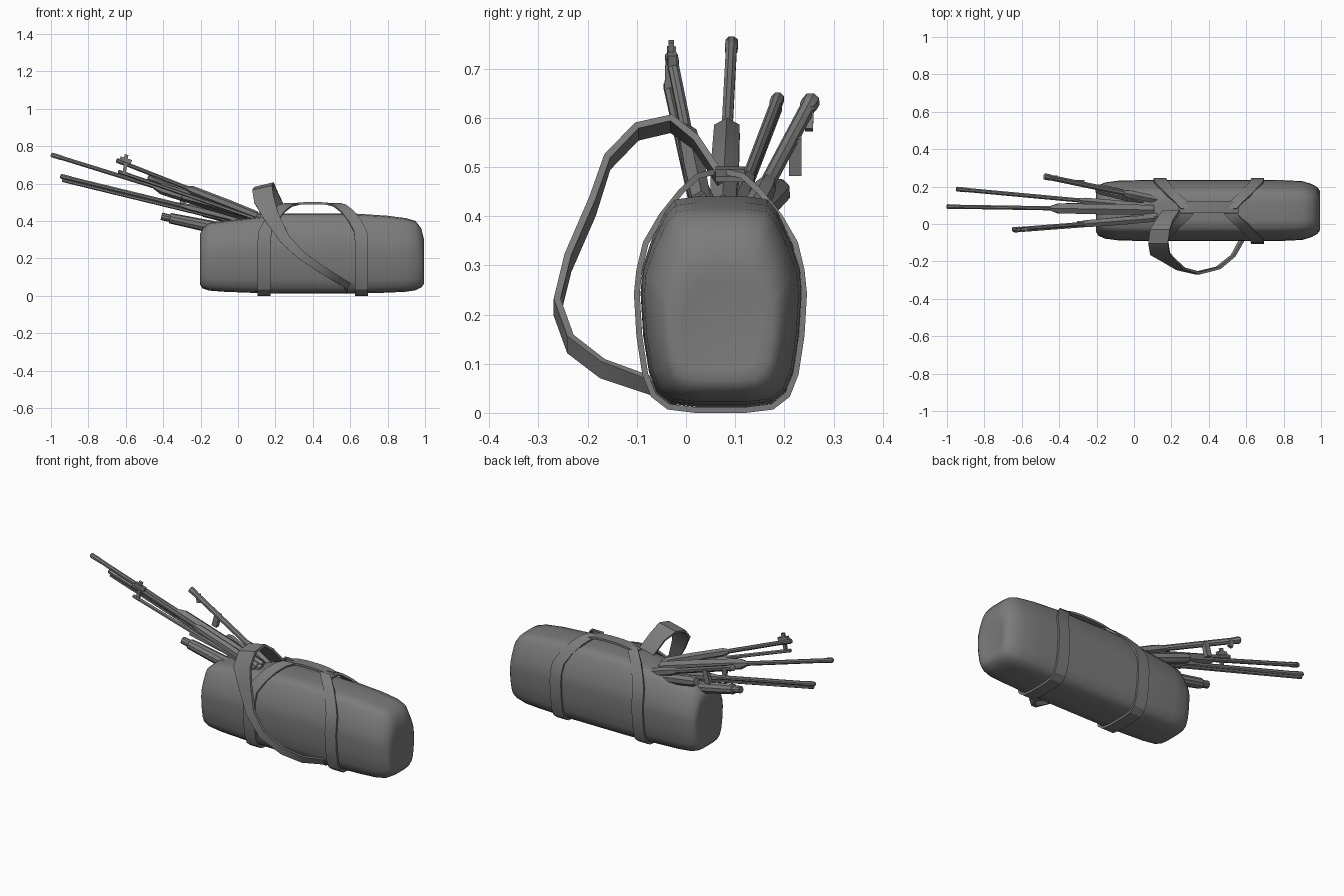
import bpy
import bmesh
from mathutils import Vector

if "Cube" in bpy.data.objects:
    bpy.data.objects.remove(bpy.data.objects["Cube"])

grey = bpy.data.materials.new("canvas_grey")
grey.use_nodes = True
grey.diffuse_color = (0.2, 0.2, 0.2, 1)
grey.node_tree.nodes["Principled BSDF"].inputs["Base Color"].default_value = (0.2, 0.2, 0.2, 1)


def loft(name, rings, closed=True, angle=0.6):
    """Skin a list of equal-length closed rings, capping the ends."""
    bm = bmesh.new()
    rows = [[bm.verts.new(p) for p in ring] for ring in rings]
    n = len(rows[0])
    for a, b in zip(rows, rows[1:]):
        for i in range(n):
            j = (i + 1) % n
            bm.faces.new((a[i], a[j], b[j], b[i]))
    bm.faces.new(rows[0])
    bm.faces.new(rows[-1])
    bmesh.ops.recalc_face_normals(bm, faces=bm.faces)
    mesh = bpy.data.meshes.new(name)
    bm.to_mesh(mesh)
    bm.free()
    mesh.materials.append(grey)
    ob = bpy.data.objects.new(name, mesh)
    bpy.context.collection.objects.link(ob)
    bpy.ops.object.select_all(action='DESELECT')
    ob.select_set(True)
    bpy.context.view_layer.objects.active = ob
    bpy.ops.object.shade_smooth_by_angle(angle=angle)
    return ob


def ribbon(name, path, widths, thick=0.012):
    """Flat strap along a path; widths are the full cross vectors."""
    pts = [Vector(p) for p in path]
    rings = []
    for i, p in enumerate(pts):
        tangent = pts[min(i + 1, len(pts) - 1)] - pts[max(i - 1, 0)]
        w = Vector(widths[i]) / 2
        t = tangent.cross(w).normalized() * thick / 2
        rings.append([p - w - t, p + w - t, p + w + t, p - w + t])
    return loft(name, rings, angle=0.5)


def tube(name, a, b, stops, sides=8):
    """Round part from a to b; stops are (fraction, radius)."""
    a, b = Vector(a), Vector(b)
    rot = (b - a).to_track_quat('Z', 'Y')
    ring = [Vector((1, 0, 0)) for _ in range(sides)]
    for i, v in enumerate(ring):
        v.rotate(Vector((0, 0, 1)).rotation_difference(Vector((0, 0, 1))))
    from math import cos, sin, tau
    rings = []
    for f, r in stops:
        c = a.lerp(b, f)
        rings.append([c + rot @ Vector((r * cos(tau * (i + .5) / sides),
                                        r * sin(tau * (i + .5) / sides), 0)) for i in range(sides)])
    return loft(name, rings)


def block(name, a, b, w, h):
    """Box beam from a to b, w wide in y and h tall."""
    a, b = Vector(a), Vector(b)
    up = (b - a).cross(Vector((0, 1, 0))).normalized() * h / 2
    side = Vector((0, w / 2, 0))
    return loft(name, [[p - side - up, p + side - up, p + side + up, p - side + up] for p in (a, b)])


# Bag body: half section mirrored, scaled along the length
half = [(0.3, 0), (0.62, 0.015), (0.8, 0.07), (0.9, 0.17), (0.97, 0.35), (1, 0.55), (0.98, 0.66),
        (0.86, 0.8), (0.7, 0.93), (0.58, 0.985), (0.3, 1)]
section = half + [(-y, z) for y, z in reversed(half)]
stations = [(-0.195, 0.085, 0.09, 0.3), (-0.203, 0.115, 0.06, 0.33), (-0.19, 0.135, 0.04, 0.36),
            (-0.155, 0.15, 0.028, 0.39), (-0.08, 0.16, 0.022, 0.4), (0.1, 0.164, 0.015, 0.42),
            (0.25, 0.164, 0.012, 0.44), (0.62, 0.164, 0.012, 0.44), (0.8, 0.162, 0.017, 0.428),
            (0.9, 0.157, 0.022, 0.415), (0.95, 0.142, 0.03, 0.4), (0.98, 0.125, 0.045, 0.36),
            (0.995, 0.105, 0.065, 0.3), (0.99, 0.08, 0.09, 0.26)]
loft("bag_body", [[(x, 0.072 + y * w, lo + z * (hi - lo)) for y, z in section]
                  for x, w, lo, hi in stations], angle=0.9)

# Straps round the bag, leaning in to the handle on top
arm = [(0.14, 0.165, 0.29), (0.145, 0.152, 0.345), (0.175, 0.12, 0.4), (0.215, 0.08, 0.45),
       (0.255, 0.045, 0.482), (0.285, 0.012, 0.49)]
lower = [(0.14, y * 0.17, 0.006 + z * 0.43) for y, z in half[:6]]
side = list(reversed(arm)) + list(reversed(lower))
loop = side + [(x, -y, z) for x, y, z in reversed(side)]
for name, flip in (("left_end_strap", True), ("right_end_strap", False)):
    path = [(0.8 - x if flip else x, 0.07 + y, z) for x, y, z in loop]
    ribbon(name, path, [(0.07, 0, 0)] * len(path))
handle = [(0.24, 0.475), (0.3, 0.49), (0.36, 0.495), (0.44, 0.495), (0.5, 0.49), (0.56, 0.475)]
ribbon("carry_handle", [(x, 0.09, z) for x, z in handle], [(0, 0.06, 0)] * 6)

# Shoulder strap hanging in front
shoulder = [(0.59, -0.02, 0.025), (0.585, -0.07, 0.055), (0.53, -0.17, 0.09), (0.45, -0.235, 0.14),
            (0.34, -0.262, 0.215), (0.25, -0.24, 0.305), (0.18, -0.19, 0.42), (0.14, -0.16, 0.51),
            (0.13, -0.1, 0.572), (0.14, -0.03, 0.588), (0.165, 0.02, 0.55), (0.2, 0.07, 0.475)]
spread = [(0.03, 0, 0.02), (0.02, 0, 0.03), (0.015, 0, 0.035), (0.02, 0, 0.035), (0.03, 0, 0.035),
          (0.045, 0, 0.035), (0.075, 0, 0.035)] + [(0.105, 0, 0.025)] * 3 + [(0.09, 0, 0.02)] * 2
ribbon("shoulder_strap", shoulder, spread, 0.014)

# Long barrels fanning out of the bag: tip, root, barrel radius, handguard start and radius
barrels = [("middle", (-1, 0.093, 0.755), (0.1, 0.075, 0.415), 0.012, 0.5, 0.03),
           ("back", (-0.95, 0.187, 0.64), (0.1, 0.09, 0.385), 0.012, 0.62, 0.02),
           ("outer", (-0.48, 0.255, 0.635), (0.12, 0.13, 0.4), 0.016, 0.7, 0.022),
           ("front", (-0.65, -0.03, 0.725), (0.1, 0.03, 0.43), 0.012, 0.5, 0.022)]
for name, tip, root, r, f, g in barrels:
    tube(name + "_barrel", tip, root, [(0, r * .8), (0.005, r * 1.15), (0.05, r * 1.15), (0.055, r), (1, r)])
    tube(name + "_handguard", tip, root, [(f, r), (f + .04, g), (0.8, g * 1.1), (1, g)], 6)

# Thin tubes below the barrels
tube("back_rod", (-0.94, 0.187, 0.618), (0.1, 0.09, 0.365), [(0, 0.009), (1, 0.009)], 6)
tube("front_gas_tube", (-0.64, -0.037, 0.665), (0.1, 0.02, 0.41), [(0, 0.01), (1, 0.011)], 6)
tube("side_barrel", (-0.3, 0.0, 0.53), (0.12, 0.04, 0.42), [(0, 0.017), (1, 0.022)], 6)

# Sights and brackets
block("front_sight_post", (-0.61, -0.03, 0.7), (-0.595, -0.03, 0.755), 0.012, 0.02)
block("front_sight_base", (-0.63, -0.03, 0.735), (-0.57, -0.028, 0.715), 0.018, 0.022)
block("front_bracket", (-0.6, -0.035, 0.71), (-0.61, -0.037, 0.65), 0.014, 0.018)
block("outer_bracket", (-0.43, 0.252, 0.62), (-0.42, 0.25, 0.575), 0.016, 0.025)
block("outer_grip", (-0.28, 0.222, 0.56), (-0.3, 0.222, 0.485), 0.026, 0.03)

# Stubby fat barrel low at the opening
tube("stubby_barrel", (-0.41, 0.085, 0.425), (-0.1, 0.085, 0.36),
     [(0, 0.02), (0.14, 0.02), (0.15, 0.028), (1, 0.034)], 10)
tube("rolled_bundle", (-0.2, 0.19, 0.455), (0.05, 0.13, 0.39), [(0, 0.022), (0.1, 0.03), (1, 0.03)], 8)
